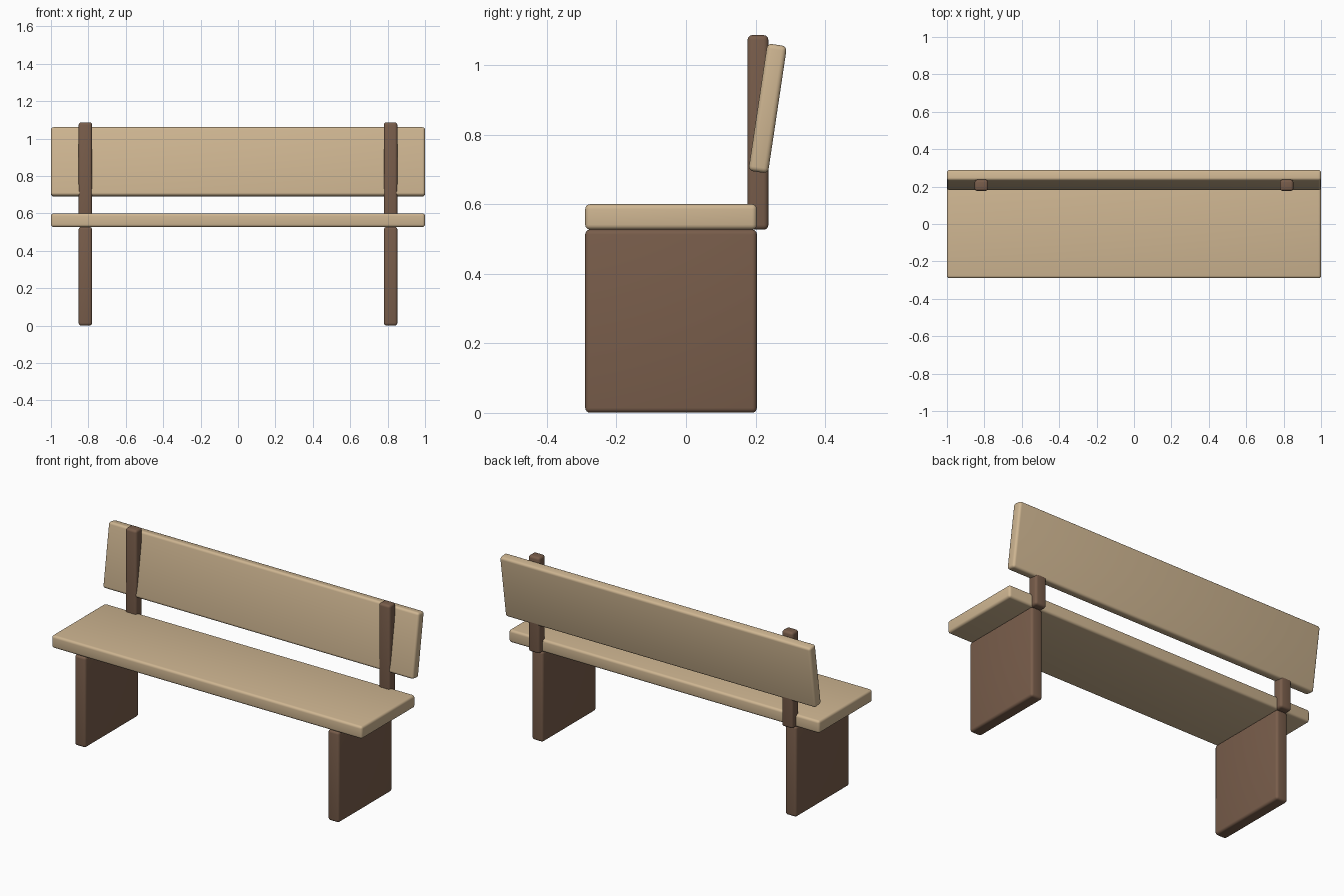
import bpy
from math import radians

cube = bpy.data.objects.get("Cube")
if cube:
    bpy.data.objects.remove(cube, do_unlink=True)


def make_material(name, rgb):
    mat = bpy.data.materials.new(name)
    mat.use_nodes = True
    color = (*rgb, 1.0)
    mat.diffuse_color = color
    mat.node_tree.nodes["Principled BSDF"].inputs["Base Color"].default_value = color
    return mat


light_wood = make_material("light wood", (0.62, 0.465, 0.285))
dark_wood = make_material("dark wood", (0.19, 0.11, 0.07))


def board(name, center, size, material, tilt=0.0, radius=0.014):
    """Rounded plank, tilted about the x axis."""
    bpy.ops.mesh.primitive_cube_add(size=1, location=center)
    obj = bpy.context.object
    obj.name = name
    obj.scale = size
    bpy.ops.object.transform_apply(location=False, rotation=False, scale=True)
    obj.rotation_euler.x = tilt
    obj.data.materials.append(material)
    bevel = obj.modifiers.new("rounded edges", "BEVEL")
    bevel.width = radius
    bevel.segments = 4
    bpy.ops.object.modifier_apply(modifier=bevel.name)
    bpy.ops.object.shade_smooth_by_angle(angle=radians(40))
    return obj


# Seat and leaning backrest
board("seat", (0, -0.043, 0.564), (2, 0.494, 0.073), light_wood)
board("backrest", (0, 0.235, 0.876), (2, 0.057, 0.37), light_wood, tilt=radians(-8.5))

# Slab legs and back posts on both sides
for side, x in (("left", 0.816), ("right", -0.816)):
    board(side + "_leg", (x, -0.043, 0.264), (0.072, 0.494, 0.527), dark_wood)
    board(side + "_post", (x, 0.207, 0.807), (0.072, 0.06, 0.56), dark_wood)
